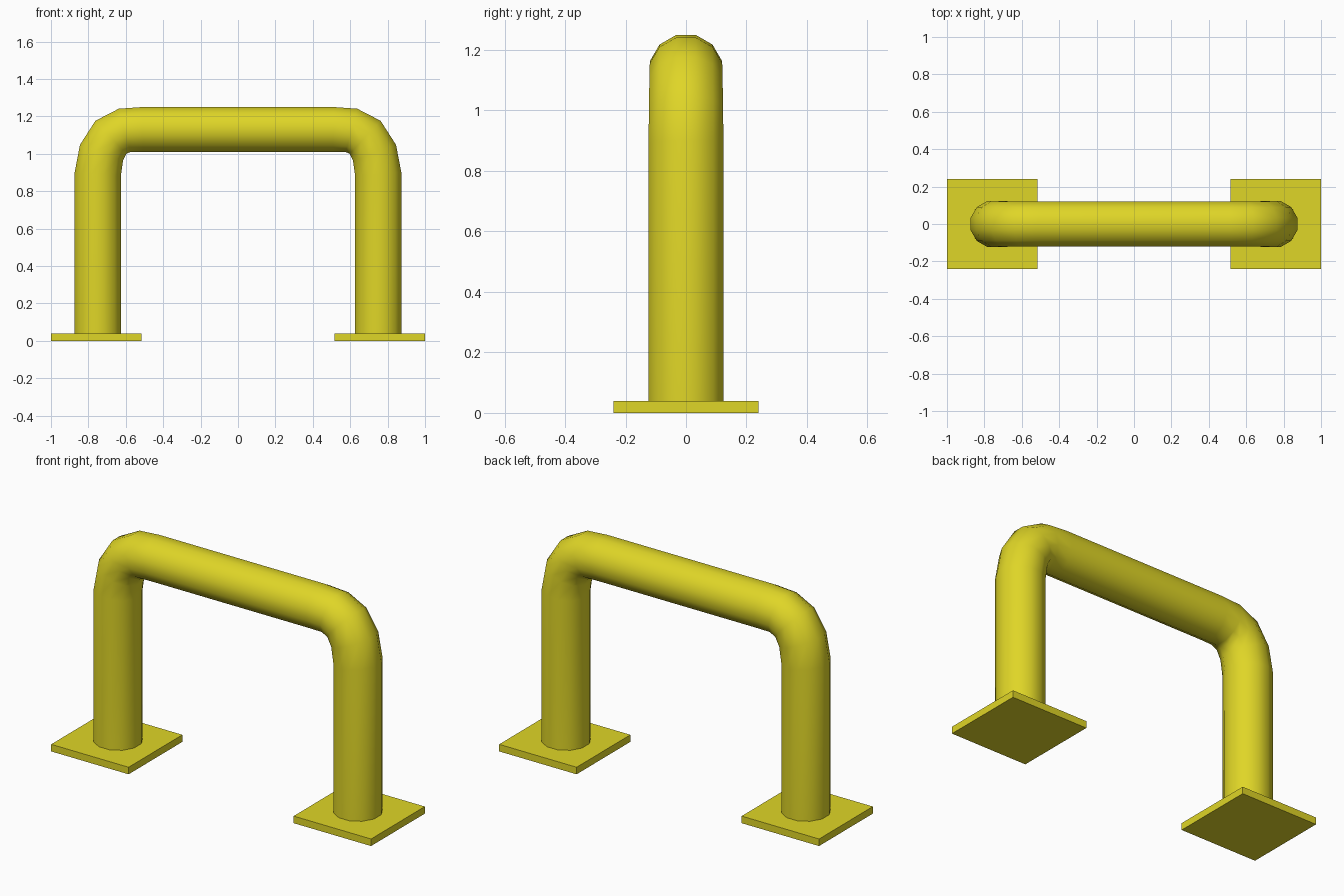
import bpy
import bmesh
from math import cos, sin, pi, radians
from mathutils import Vector

SIDES = 12

cube = bpy.data.objects.get("Cube")
if cube:
    bpy.data.objects.remove(cube, do_unlink=True)

yellow = bpy.data.materials.new("safety yellow")
colour = (0.74, 0.67, 0.02, 1)
yellow.diffuse_color = colour
yellow.use_nodes = True
yellow.node_tree.nodes["Principled BSDF"].inputs["Base Color"].default_value = colour


def add_object(name, bm):
    bmesh.ops.recalc_face_normals(bm, faces=bm.faces)
    mesh = bpy.data.meshes.new(name)
    bm.to_mesh(mesh)
    bm.free()
    mesh.materials.append(yellow)
    obj = bpy.data.objects.new(name, mesh)
    bpy.context.collection.objects.link(obj)
    return obj


# Bent pipe: one half of the path as (x, z, radius), mirrored for the other
half = [(0.75, 0.02, 0.128), (0.75, 0.89, 0.128), (0.73, 1.005, 0.127),
        (0.68, 1.088, 0.125), (0.607, 1.125, 0.124), (0.51, 1.13, 0.124)]
path = half + [(-x, z, r) for x, z, r in reversed(half)]
points = [Vector((x, 0, z)) for x, z, r in path]
across = Vector((0, 1, 0))

bm = bmesh.new()
rings = []
for i, point in enumerate(points):
    # Ring square to the average direction of the neighbouring segments
    before = (point - points[i - 1]).normalized() if i else Vector()
    after = (points[i + 1] - point).normalized() if i + 1 < len(points) else Vector()
    outward = across.cross((before + after).normalized())
    ring = []
    for k in range(SIDES):
        a = 2 * pi * (k + 0.5) / SIDES
        ring.append(bm.verts.new(point + path[i][2] * (cos(a) * outward + sin(a) * across)))
    rings.append(ring)
for lower, upper in zip(rings, rings[1:]):
    for k in range(SIDES):
        n = (k + 1) % SIDES
        bm.faces.new((lower[k], lower[n], upper[n], upper[k]))
bm.faces.new(rings[0])
bm.faces.new(rings[-1])
pipe = add_object("bent_pipe", bm)

bpy.ops.object.select_all(action="DESELECT")
pipe.select_set(True)
bpy.context.view_layer.objects.active = pipe
bpy.ops.object.shade_smooth_by_angle(angle=radians(50))

# Square floor plates
for name, side in (("left_base_plate", 1), ("right_base_plate", -1)):
    bm = bmesh.new()
    bmesh.ops.create_cube(bm, size=1)
    bmesh.ops.scale(bm, vec=(0.484, 0.48, 0.04), verts=bm.verts)
    bmesh.ops.translate(bm, vec=(side * 0.758, 0, 0.02), verts=bm.verts)
    add_object(name, bm)
